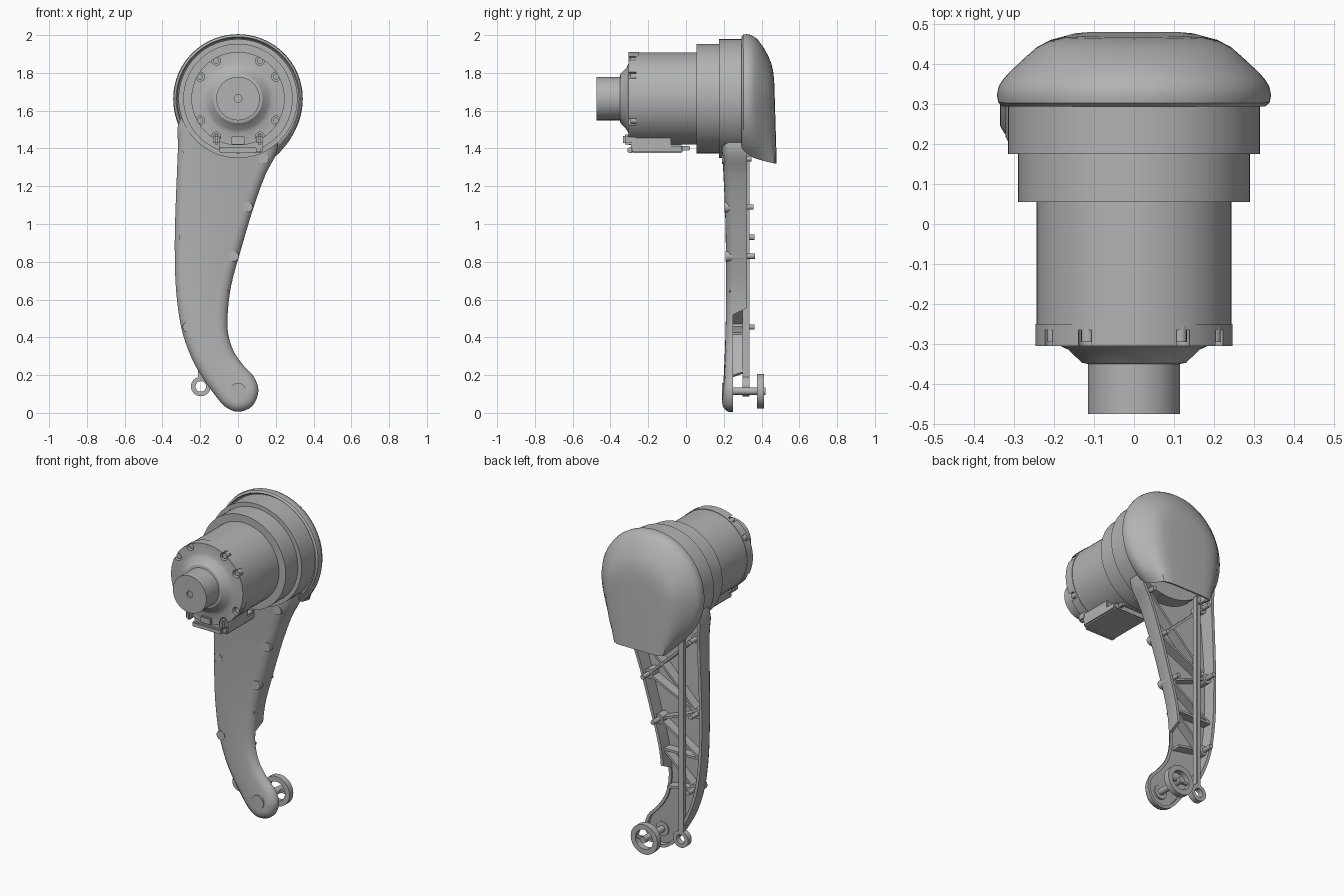
import bpy, bmesh, math
from mathutils import Vector

if "Cube" in bpy.data.objects:
    bpy.data.objects.remove(bpy.data.objects["Cube"])

grey = bpy.data.materials.new("plain_grey")
grey.use_nodes = True
grey.diffuse_color = (0.45, 0.45, 0.45, 1)
grey.node_tree.nodes["Principled BSDF"].inputs["Base Color"].default_value = (0.45, 0.45, 0.45, 1)

AXIS = 1.664          # height of the motor axis
parts = []


def finish(name, bm):
    bmesh.ops.recalc_face_normals(bm, faces=bm.faces)
    mesh = bpy.data.meshes.new(name)
    bm.to_mesh(mesh)
    bm.free()
    mesh.materials.append(grey)
    obj = bpy.data.objects.new(name, mesh)
    bpy.context.collection.objects.link(obj)
    parts.append(obj)
    return obj


def bridge(bm, a, b, wrap=True):
    n = len(a)
    for i in range(n if wrap else n - 1):
        j = (i + 1) % n
        bm.faces.new((a[i], a[j], b[j], b[i]))


def lathe(name, profile, centres=((0, 0, AXIS),), closed=False, steps=64):
    """Turn (radius, y) points about an axis along y, once per centre."""
    bm = bmesh.new()
    for cx, cy, cz in centres:
        rings = []
        for r, y in profile:
            turn = [math.tau * i / steps for i in range(steps)]
            rings.append([bm.verts.new((cx + r * math.cos(t), cy + y, cz + r * math.sin(t))) for t in turn])
        for a, b in zip(rings, rings[1:]):
            bridge(bm, a, b)
        if closed:
            bridge(bm, rings[-1], rings[0])
        else:
            bm.faces.new(rings[0])
            bm.faces.new(rings[-1])
    return finish(name, bm)


def box(name, low, high, bevel=0.0):
    bm = bmesh.new()
    bmesh.ops.create_cube(bm, size=1)
    low, high = Vector(low), Vector(high)
    for v in bm.verts:
        v.co = (low + high) / 2 + v.co * (high - low)
    if bevel:
        bmesh.ops.bevel(bm, geom=bm.edges[:], offset=bevel, segments=2, affect='EDGES')
    return finish(name, bm)


def apply_modifier(obj, mod):
    bpy.context.view_layer.objects.active = obj
    bpy.ops.object.modifier_apply(modifier=mod.name)


# Motor: shaft, sloped nose and body, with bolt notches round the rim
motor = lathe("motor_body", [
    (.02, -.465), (.02, -.475), (.115, -.475), (.115, -.35), (.13, -.347), (.165, -.314),
    (.185, -.305), (.247, -.305), (.247, -.25), (.244, -.25), (.244, .07)])
bolts = [(.232 * math.cos(math.radians(a + q)), 0, AXIS + .232 * math.sin(math.radians(a + q)))
         for q in (0, 90, 180, 270) for a in (30, 60)]
cutter = lathe("notch_cutter", [(.024, -.33), (.024, -.265)], bolts, steps=16)
mod = motor.modifiers.new("notches", 'BOOLEAN')
mod.operation, mod.solver, mod.object = 'DIFFERENCE', 'EXACT', cutter
apply_modifier(motor, mod)
parts.remove(cutter)
bpy.data.objects.remove(cutter)
lathe("rim_bolts", [(.016, -.295), (.016, -.255)], bolts, steps=16)

# Stepped housing rings
lathe("housing_rings", [(.29, .055), (.29, .175), (.315, .175), (.315, .31)])

# Connector under the motor
box("connector_block", (-.1, -.292, 1.375), (.13, -.015, 1.42), .008)
box("connector_upper", (-.1, -.292, 1.4), (.13, -.08, 1.46), .006)
box("connector_lip", (-.1, -.31, 1.375), (.1, -.28, 1.405), .005)
box("connector_tab", (-.036, -.32, 1.42), (.036, -.28, 1.462), .005)
box("connector_pin", (.08, -.02, 1.39), (.1, .02, 1.412), .003)
for side in (-1, 1):
    x = side * .115
    box("connector_post", (x - .018, -.333, 1.42), (x + .018, -.27, 1.475), .01)

# Rear cover: rounded hood that runs down over the arm, open below
bm = bmesh.new()
hood = []
for y, w, top, xb, zb in [
        (.298, .325, 1.988, .2, 1.405), (.306, .335, 1.998, .2, 1.39), (.322, .338, 2.0, .195, 1.375),
        (.342, .334, 1.997, .19, 1.362), (.36, .323, 1.988, .185, 1.352), (.38, .304, 1.974, .18, 1.345),
        (.41, .272, 1.935, .175, 1.335), (.438, .24, 1.885, .17, 1.327),
        (.453, .21, 1.845, .165, 1.322), (.462, .17, 1.8, .145, 1.32), (.465, .12, 1.74, .11, 1.32)]:
    k = math.sqrt(1 - (xb / w) ** 2)
    low = [(w * math.sqrt(1 - (k * s / 10) ** 2), AXIS - s / 10 * (AXIS - zb)) for s in range(10, 0, -1)]
    arc = [(w * math.cos(t * math.pi / 32), AXIS + (top - AXIS) * math.sin(t * math.pi / 32)) for t in range(33)]
    line = low + arc + [(-px, pz) for px, pz in reversed(low)]
    lean = .03 * (y - .298) / .167
    hood.append([bm.verts.new((px, y + lean * (AXIS - pz), pz)) for px, pz in line])
for a, b in zip(hood, hood[1:]):
    bridge(bm, a, b, False)
bm.faces.new(hood[-1])
cover = finish("rear_cover", bm)
mod = cover.modifiers.new("thickness", 'SOLIDIFY')
mod.thickness, mod.offset = .01, 0
apply_modifier(cover, mod)

# Arm outline, smoothed through a few points
ARM = [(-.315, 1.53), (-.318, 1.4), (-.33, 1.1), (-.335, .88), (-.328, .65), (-.3, .45), (-.25, .3),
       (-.19, .19), (-.13, .105), (-.07, .035), (0, .006), (.075, .035), (.108, .115), (.085, .19),
       (.03, .25), (-.025, .33), (-.052, .42), (-.055, .52), (-.035, .68), (.02, .88), (.08, 1.08),
       (.145, 1.26), (.205, 1.38), (.2, 1.48), (.12, 1.62), (-.05, 1.7), (-.23, 1.65)]
pts = [Vector(p) for p in ARM]
outline = []
for i in range(len(pts)):
    a, b, c, d = (pts[(i + k) % len(pts)] for k in (-1, 0, 1, 2))
    for t in (0, .25, .5, .75):
        outline.append(.5 * (2 * b + (c - a) * t + (2 * a - 5 * b + 4 * c - d) * t**2
                             + (3 * b - a - 3 * c + d) * t**3))


def front_y(z):
    return .213 - .023 * ((z - .7) / .7) ** 2


def back_y(x, z):
    shallow = z < .2 or (z < .54 and x > -.15)
    return .25 if shallow else .322


# Arm: rounded front, walls round the edge, hollow at the back
bm = bmesh.new()
loops = []
for inset, depth in [(.05, 0), (.025, .006), (.008, .02), (0, .035), (0, None), (.018, None), (.018, .03)]:
    loop = []
    for i, p in enumerate(outline):
        t = (outline[(i + 1) % len(outline)] - outline[i - 1]).normalized()
        q = p + Vector((-t.y, t.x)) * inset
        y = back_y(p.x, p.y) if depth is None else front_y(p.y) + depth
        loop.append(bm.verts.new((q.x, y, q.y)))
    loops.append(loop)
for a, b in zip(loops, loops[1:]):
    bridge(bm, a, b)
caps = [bm.faces.new(loops[0]), bm.faces.new(loops[-1])]
bm.normal_update()
bmesh.ops.triangulate(bm, faces=caps)
finish("arm_shell", bm)

# Screw heads in front, with bosses and pins behind
SCREWS = [(-.265, 1.385), (.135, 1.345), (.05, 1.09), (-.285, .93), (-.025, .83), (-.265, .455)]
spots = [(x, front_y(z), z) for x, z in SCREWS]
lathe("screw_heads", [(.028, -.002), (.028, .026)], spots, steps=24)
lathe("screw_bosses", [(.03, .026), (.03, .09)], spots, steps=24)
lathe("screw_pins", [(.014, .08), (.014, .152)], spots, steps=16)

# Diagonal stiffening ribs inside the arm
RIBS = [(SCREWS[0], SCREWS[2]), (SCREWS[1], SCREWS[3]), (SCREWS[2], SCREWS[3]), (SCREWS[3], SCREWS[4]),
        (SCREWS[4], (-.31, .65)), ((-.31, .65), (-.05, .65)), ((-.05, .65), SCREWS[5]),
        (SCREWS[5], (-.08, .42))]
for (x1, z1), (x2, z2) in RIBS:
    half = math.hypot(x2 - x1, z2 - z1) / 2
    rib = box("arm_rib", (-half, .23, -.007), (half, .298, .007))
    rib.location = ((x1 + x2) / 2, 0, (z1 + z2) / 2)
    rib.rotation_euler.y = -math.atan2(z2 - z1, x2 - x1)

# Foot pivot, axle and open wheel
foot = [(0, 0, .115)]
lathe("pivot_cap", [(.043, .19), (.043, .235)], foot, steps=32)
lathe("axle", [(.02, .2), (.02, .42)], foot, steps=24)
lathe("wheel_rim", [(.06, .375), (.092, .375), (.092, .412), (.06, .412)], foot, True, 48)
box("wheel_spoke", (-.064, .385, .108), (.064, .402, .122))

# Pull rod with an eye at its lower end
box("pull_rod", (-.213, .3, .18), (-.181, .335, 1.42), .004)
lathe("rod_eye", [(.028, .3), (.052, .3), (.052, .335), (.028, .335)], [(-.197, 0, .14)], True, 32)

# Smooth curved faces, keep hard edges
bpy.ops.object.select_all(action='DESELECT')
for obj in parts:
    obj.select_set(True)
bpy.context.view_layer.objects.active = parts[0]
bpy.ops.object.shade_smooth_by_angle(angle=math.radians(32))
